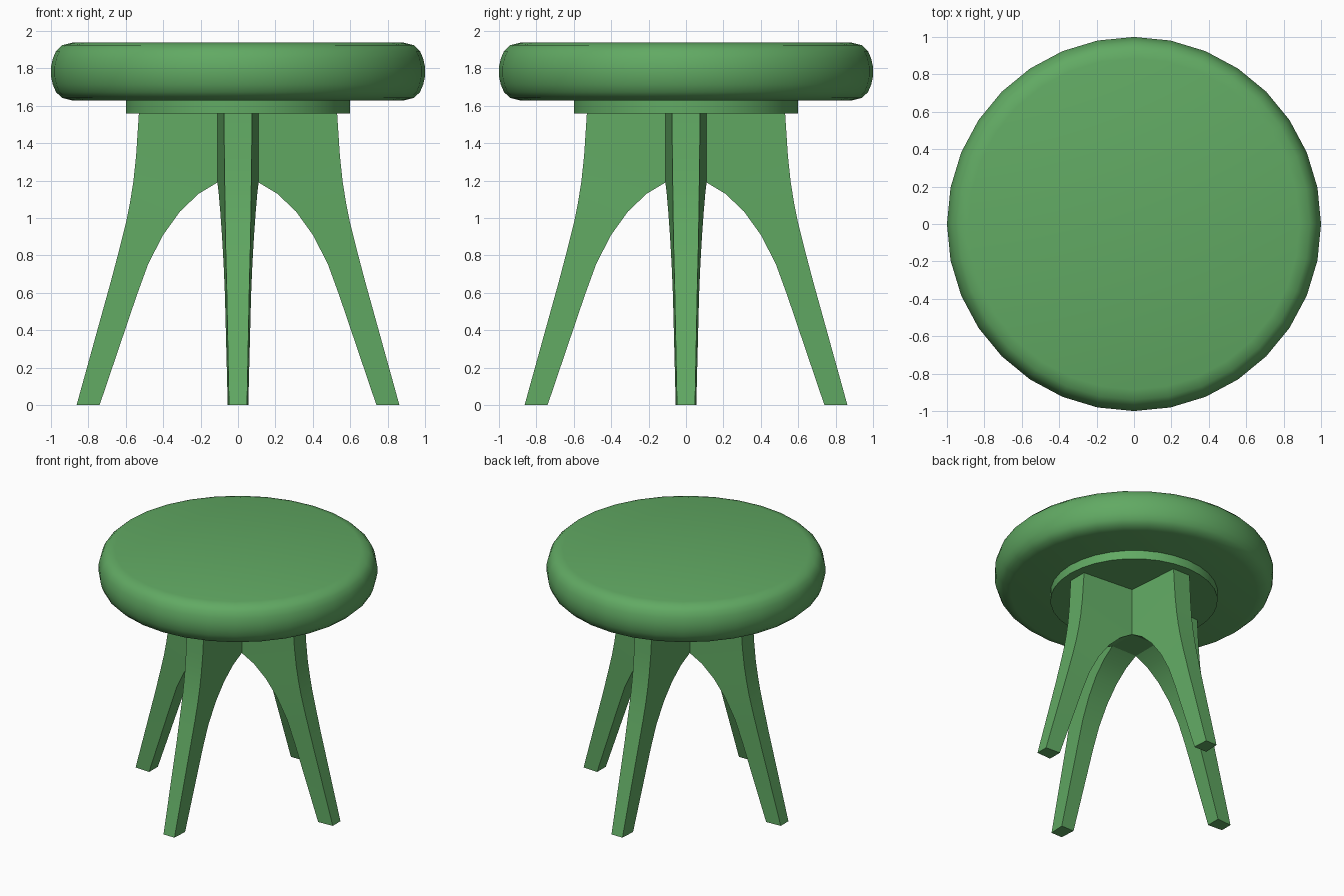
import bpy, bmesh, math
from mathutils import Vector

if "Cube" in bpy.data.objects:
    bpy.data.objects.remove(bpy.data.objects["Cube"])

SIDES = 32
green = bpy.data.materials.new("green_paint")
green.diffuse_color = (0.12, 0.40, 0.125, 1)
green.use_nodes = True
green.node_tree.nodes["Principled BSDF"].inputs["Base Color"].default_value = green.diffuse_color


def finish(name, bm, angle=30):
    bmesh.ops.remove_doubles(bm, verts=bm.verts, dist=1e-4)
    bmesh.ops.recalc_face_normals(bm, faces=bm.faces)
    mesh = bpy.data.meshes.new(name)
    bm.to_mesh(mesh)
    bm.free()
    mesh.materials.append(green)
    obj = bpy.data.objects.new(name, mesh)
    bpy.context.collection.objects.link(obj)
    bpy.ops.object.select_all(action='DESELECT')
    obj.select_set(True)
    bpy.context.view_layer.objects.active = obj
    bpy.ops.object.shade_smooth_by_angle(angle=math.radians(angle))
    return obj


def turned(name, profile, angle):
    """Lathe a list of (radius, z) points and cap both ends."""
    bm = bmesh.new()
    rings = []
    for r, z in profile:
        rings.append([bm.verts.new((r * math.cos(a), r * math.sin(a), z))
                      for a in (i * math.tau / SIDES for i in range(SIDES))])
    for low, high in zip(rings, rings[1:]):
        for i in range(SIDES):
            j = (i + 1) % SIDES
            bm.faces.new((low[i], low[j], high[j], high[i]))
    bm.faces.new(rings[0])
    bm.faces.new(rings[-1])
    return finish(name, bm, angle)


# Round seat with softened rim
half = [(0.885, 0.155), (0.94, 0.141), (0.973, 0.11), (0.987, 0.07), (1.0, 0.03)]
half[3:] = [(0.99, 0.07), (1.0, 0.025)]
zc = 1.783
turned("seat", [(r, zc - h) for r, h in half] + [(r, zc + h) for r, h in reversed(half)], 50)

# Mounting disc under the seat
turned("mounting_disc", [(0.60, 1.56), (0.60, 1.628)], 30)

# Leg sections: inner radius, z, half width, then outer radius, z, half width
sections = [
    (0.11, 1.56, 0.110, 0.530, 1.56, 0.075),
    (0.11, 1.19, 0.110, 0.545, 1.33, 0.073),
    (0.21, 1.13, 0.103, 0.560, 1.19, 0.071),
    (0.31, 1.035, 0.095, 0.578, 1.08, 0.070),
    (0.40, 0.91, 0.086, 0.600, 0.97, 0.068),
    (0.48, 0.755, 0.077, 0.630, 0.85, 0.066),
    (0.54, 0.59, 0.070, 0.680, 0.66, 0.061),
    (0.74, 0.00, 0.055, 0.863, 0.00, 0.048),
]

# Four splayed legs meeting at a square hub
bm = bmesh.new()
for k in range(4):
    c, s = [(1, 0), (0, 1), (-1, 0), (0, -1)][k]

    def vert(r, w, z):
        return bm.verts.new(Vector((r * c - w * s, r * s + w * c, z)))

    loops = []
    for ri, zi, wi, ro, zo, wo in sections:
        loops.append([vert(ri, -wi, zi), vert(ro, -wo, zo),
                      vert(ro, wo, zo), vert(ri, wi, zi)])
    for n, (a, b) in enumerate(zip(loops, loops[1:])):
        for i in range(4):
            if n == 0 and i == 3:      # inner side is open to the hub
                continue
            j = (i + 1) % 4
            bm.faces.new((a[i], a[j], b[j], b[i]))
    bm.faces.new(loops[0])
    bm.faces.new(loops[-1])
for z in (1.19, 1.56):
    bm.faces.new([bm.verts.new((x, y, z)) for x, y in
                  ((0.11, 0.11), (-0.11, 0.11), (-0.11, -0.11), (0.11, -0.11))])
finish("legs", bm, 30)
